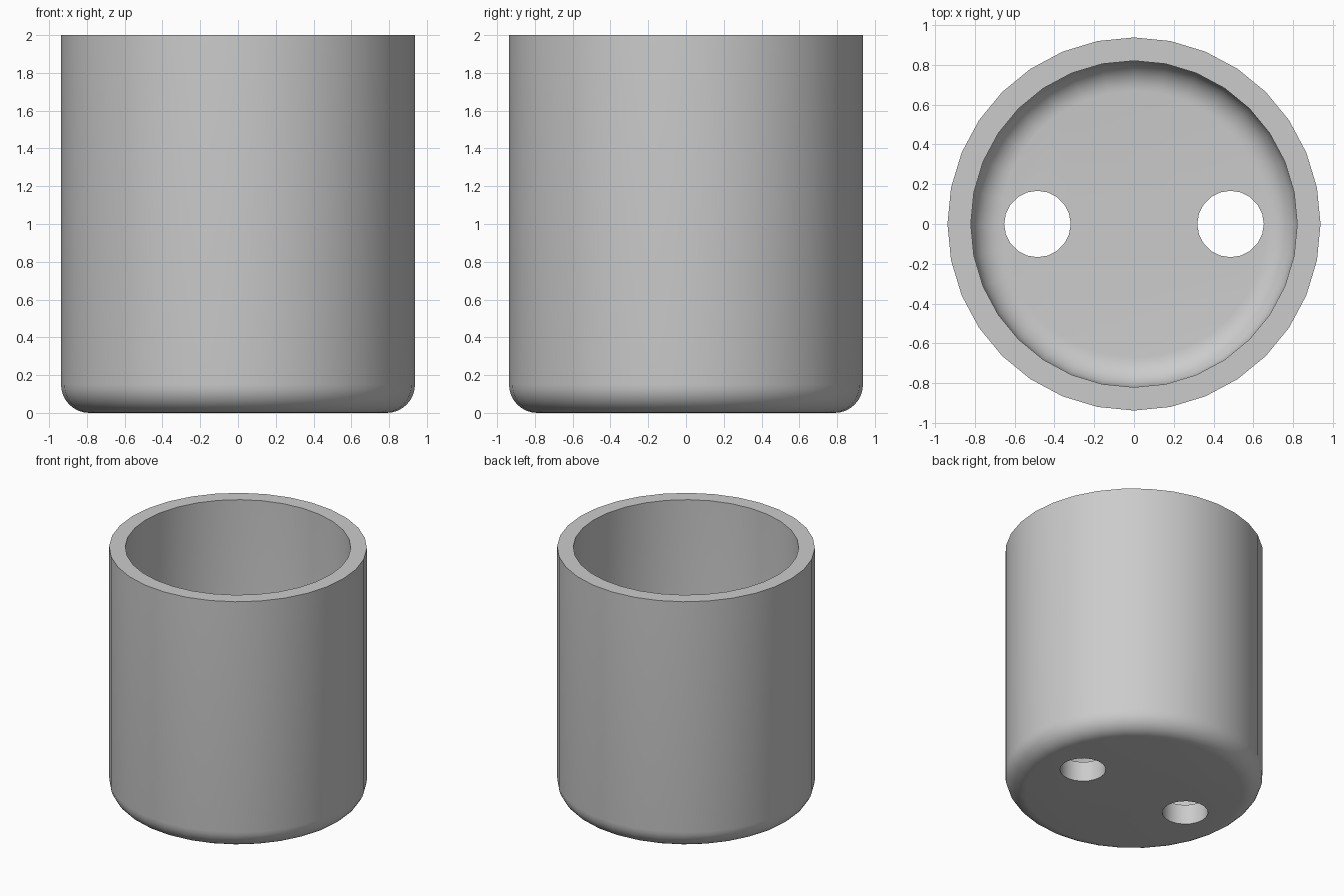
import bpy, bmesh
from math import sin, cos, pi, radians
from mathutils import Vector

HEIGHT, OUTER, INNER, FLOOR = 2.0, 0.937, 0.82, 0.16
FILLET, SIDES, STEPS = 0.15, 32, 8
HOLE_X, HOLE_R = 0.485, 0.167

if "Cube" in bpy.data.objects:
    bpy.data.objects.remove(bpy.data.objects["Cube"])

grey = bpy.data.materials.new("light grey")
grey.use_nodes = True
color = (0.6, 0.6, 0.6, 1)
grey.diffuse_color = color
grey.node_tree.nodes["Principled BSDF"].inputs["Base Color"].default_value = color


def fillet(radius, base):
    """Quarter arc from the floor up to the wall."""
    angles = [pi / 2 * i / STEPS for i in range(STEPS + 1)]
    return [Vector((radius - FILLET + FILLET * sin(a), 0,
                    base + FILLET - FILLET * cos(a))) for a in angles]


# Cup: wall profile turned about z, with the two floor discs filled in
profile = fillet(OUTER, 0) + [Vector((OUTER, 0, HEIGHT)), Vector((INNER, 0, HEIGHT))]
profile += reversed(fillet(INNER, FLOOR))
bm = bmesh.new()
verts = [bm.verts.new(p) for p in profile]
edges = [bm.edges.new(pair) for pair in zip(verts, verts[1:])]
bmesh.ops.spin(bm, geom=verts + edges, axis=(0, 0, 1), cent=(0, 0, 0),
               angle=2 * pi, steps=SIDES)
bmesh.ops.remove_doubles(bm, verts=bm.verts, dist=0.0001)
bmesh.ops.holes_fill(bm, edges=[e for e in bm.edges if e.is_boundary], sides=0)
bmesh.ops.recalc_face_normals(bm, faces=bm.faces)
mesh = bpy.data.meshes.new("cup")
bm.to_mesh(mesh)
bm.free()
mesh.materials.append(grey)
cup = bpy.data.objects.new("cup", mesh)
bpy.context.collection.objects.link(cup)

# Two round holes through the floor
for side in (-1, 1):
    bpy.ops.mesh.primitive_cylinder_add(vertices=20, radius=HOLE_R, depth=0.6,
                                        location=(side * HOLE_X, 0, 0.1))
    cutter = bpy.context.object
    cutter.name = "hole_cutter"
    cutter.hide_render = True
    cutter.data.materials.append(grey)
    bpy.ops.object.select_all(action="DESELECT")
    cup.select_set(True)
    bpy.context.view_layer.objects.active = cup
    cut = cup.modifiers.new("floor hole", "BOOLEAN")
    cut.operation, cut.solver, cut.object = "DIFFERENCE", "EXACT", cutter
    bpy.ops.object.modifier_apply(modifier=cut.name)
    bpy.data.objects.remove(cutter)

# Soft walls and fillets, crisp rim and hole edges
bpy.ops.object.shade_smooth_by_angle(angle=radians(35))
